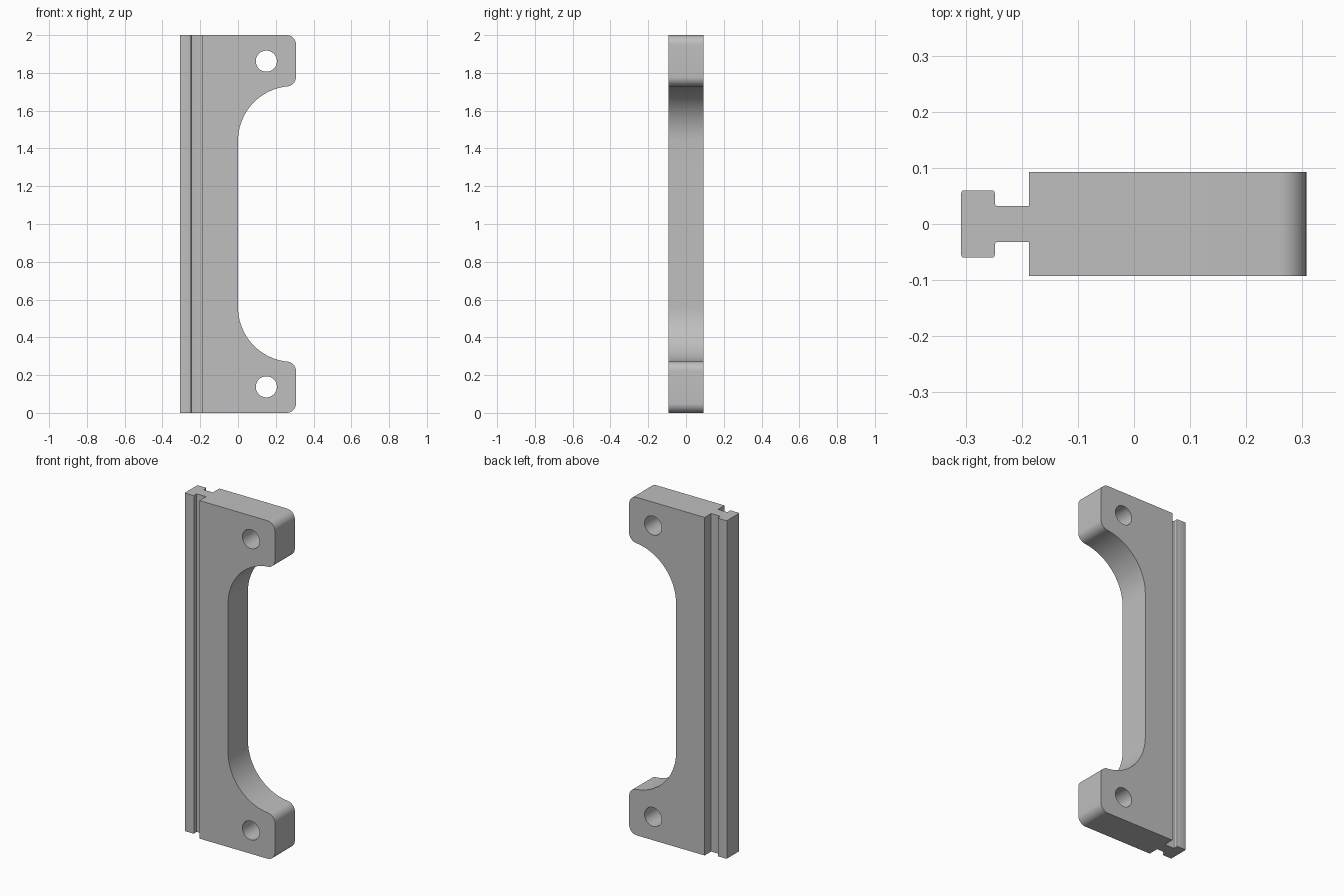
import bpy, bmesh
from math import sin, cos, radians
from mathutils import Vector

cube = bpy.data.objects.get("Cube")
if cube:
    bpy.data.objects.remove(cube, do_unlink=True)

grey = bpy.data.materials.new("plain grey")
grey.use_nodes = True
colour = (0.52, 0.52, 0.52, 1)
grey.diffuse_color = colour
grey.node_tree.nodes["Principled BSDF"].inputs["Base Color"].default_value = colour


def arc(cx, cz, r, start, end, steps):
    """Points along a circular arc, angles in degrees."""
    angles = [radians(start + (end - start) * i / steps) for i in range(steps + 1)]
    return [(cx + r * cos(a), cz + r * sin(a)) for a in angles]


def extrude_loops(name, loops, to_3d, direction, round_edges=None):
    """Fill an outline (with optional holes), extrude it and make an object."""
    bm = bmesh.new()
    edges = []
    for loop in loops:
        verts = [bm.verts.new(to_3d(a, b)) for a, b in loop]
        edges += [bm.edges.new((v, verts[i - 1])) for i, v in enumerate(verts)]
    bmesh.ops.triangle_fill(bm, edges=edges, use_beauty=True)
    out = bmesh.ops.extrude_face_region(bm, geom=bm.faces[:])
    moved = [g for g in out["geom"] if isinstance(g, bmesh.types.BMVert)]
    bmesh.ops.translate(bm, verts=moved, vec=direction)
    bmesh.ops.recalc_face_normals(bm, faces=bm.faces[:])
    bmesh.ops.dissolve_limit(bm, angle_limit=radians(0.5), verts=bm.verts[:], edges=bm.edges[:])
    if round_edges:
        bmesh.ops.bevel(bm, geom=[e for e in bm.edges if round_edges(e)], offset=0.005,
                        segments=3, profile=0.5, affect='EDGES')
    mesh = bpy.data.meshes.new(name)
    bm.to_mesh(mesh)
    bm.free()
    mesh.materials.append(grey)
    obj = bpy.data.objects.new(name, mesh)
    bpy.context.collection.objects.link(obj)
    bpy.ops.object.select_all(action='DESELECT')
    obj.select_set(True)
    bpy.context.view_layer.objects.active = obj
    bpy.ops.object.shade_smooth_by_angle(angle=radians(30))
    return obj


HEIGHT, RIGHT, BACK, HALF = 2.0, 0.307, -0.187, 0.093
CORNER = 0.05

# Handle plate: upper half of the outline, then its mirror image
upper = arc(0.29, 1.44, 0.29, 180, 97, 24)
upper += arc(RIGHT - CORNER, 1.728 + CORNER, CORNER, -90, 0, 10)
upper += arc(RIGHT - CORNER, HEIGHT - CORNER, CORNER, 0, 90, 10)
upper.append((BACK, HEIGHT))
lower = [(x, HEIGHT - z) for x, z in reversed(upper)]

# Screw holes in both lugs
holes = [arc(0.15, z, 0.056, 0, 348.75, 31) for z in (0.138, 1.862)]
extrude_loops("handle_plate", [upper + lower] + holes,
              lambda x, z: (x, -HALF, z), Vector((0, 2 * HALF, 0)))

# T-shaped rail along the back edge
side = [(BACK, 0.032), (-0.248, 0.032), (-0.248, 0.06), (-0.308, 0.06)]
rail = side + [(x, -y) for x, y in reversed(side)]


def is_outer_vertical(edge):
    a, b = (v.co for v in edge.verts)
    return abs(a.z - b.z) > 1 and a.x < BACK - 0.01


extrude_loops("slide_rail", [rail], lambda x, y: (x, y, 0),
              Vector((0, 0, HEIGHT)), is_outer_vertical)
